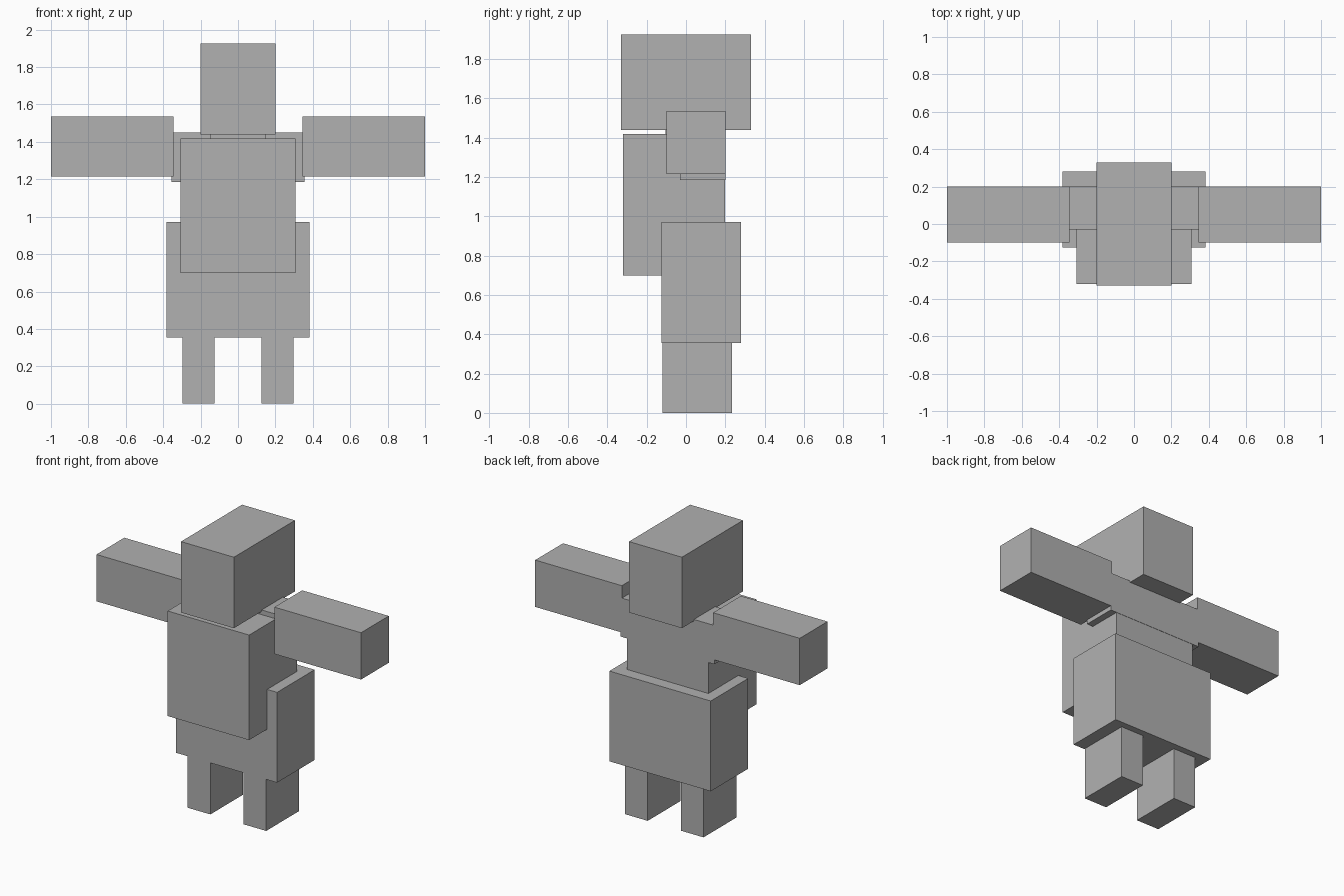
import bpy
from mathutils import Vector

cube = bpy.data.objects.get("Cube")
if cube:
    bpy.data.objects.remove(cube, do_unlink=True)

GREY = (0.44, 0.44, 0.44, 1)
mat = bpy.data.materials.new("plain_grey")
mat.use_nodes = True
mat.diffuse_color = GREY
mat.node_tree.nodes["Principled BSDF"].inputs["Base Color"].default_value = GREY


def box(name, low, high):
    """Axis-aligned block between two opposite corners."""
    low, high = Vector(low), Vector(high)
    bpy.ops.mesh.primitive_cube_add(size=1, location=(low + high) / 2)
    ob = bpy.context.object
    ob.name = name
    ob.scale = high - low
    bpy.ops.object.transform_apply(location=False, rotation=False, scale=True)
    ob.data.materials.append(mat)
    return ob


def pair(name, low, high):
    """Block on the left side (+x) and its mirror on the right."""
    box("left_" + name, low, high)
    box("right_" + name, (-high[0], low[1], low[2]), (-low[0], high[1], high[2]))


# Head and neck
box("head", (-0.2, -0.33, 1.44), (0.2, 0.33, 1.925))
box("neck", (-0.15, -0.105, 1.4), (0.15, 0.1, 1.45))

# Torso: chest block, shoulder bar and wide hips
box("chest", (-0.308, -0.32, 0.7), (0.308, 0.198, 1.418))
box("shoulders", (-0.355, -0.03, 1.185), (0.355, 0.2, 1.45))
box("hips", (-0.383, -0.125, 0.355), (0.383, 0.28, 0.972))

# Limbs
pair("arm", (0.345, -0.1, 1.215), (1.0, 0.2, 1.535))
pair("leg", (0.125, -0.12, 0.0), (0.297, 0.235, 0.36))
